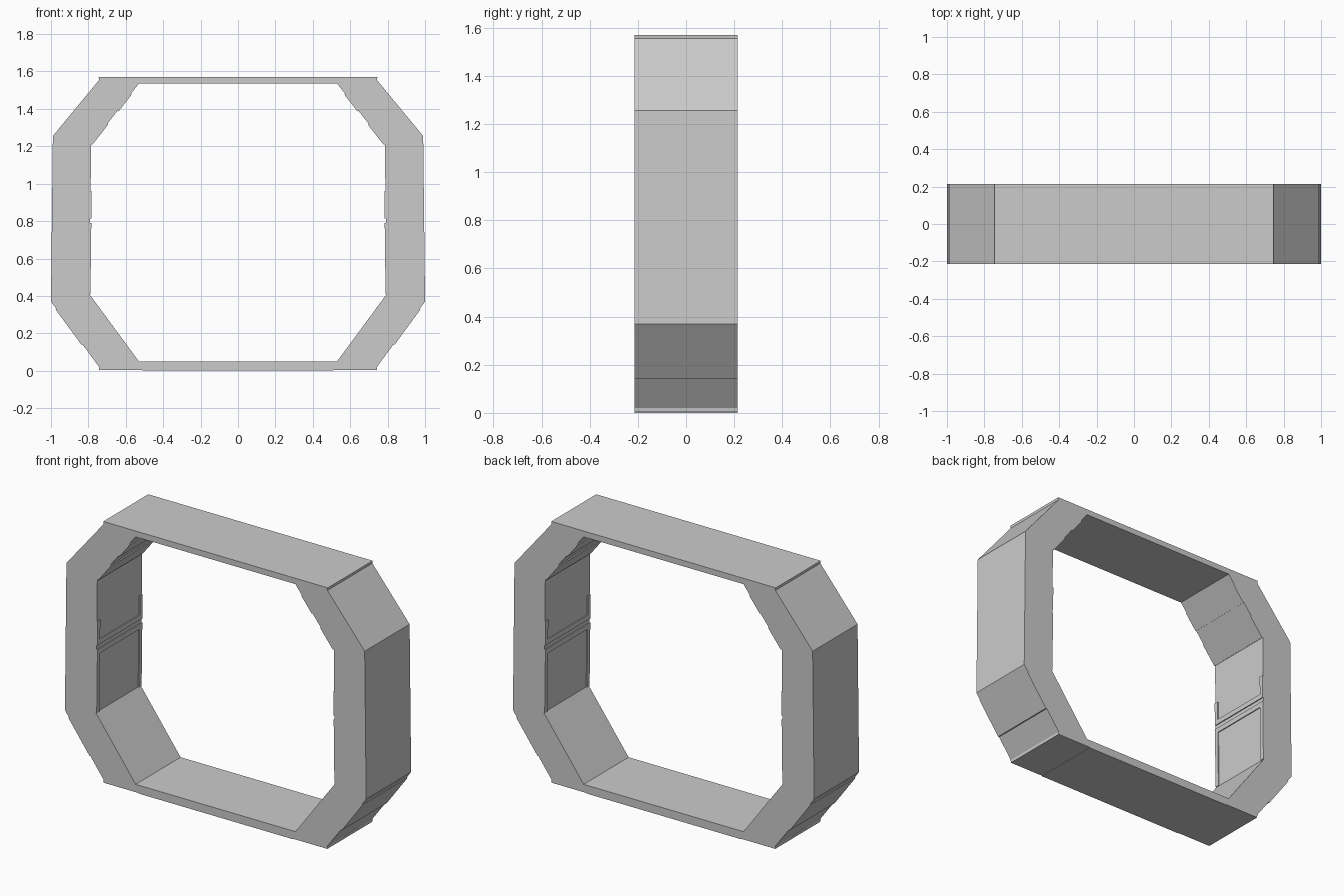
import bpy, bmesh
from mathutils import Vector

if "Cube" in bpy.data.objects:
    bpy.data.objects.remove(bpy.data.objects["Cube"])

D = 0.213  # half depth


def make(name, bm):
    bmesh.ops.recalc_face_normals(bm, faces=bm.faces)
    me = bpy.data.meshes.new(name)
    bm.to_mesh(me)
    bm.free()
    ob = bpy.data.objects.new(name, me)
    bpy.context.collection.objects.link(ob)
    return ob


def prism(name, pts, y0=-D, y1=D):
    """Extrude an x/z outline along y."""
    bm = bmesh.new()
    face = bm.faces.new([bm.verts.new((x, y0, z)) for x, z in pts])
    ext = bmesh.ops.extrude_face_region(bm, geom=[face])["geom"]
    bmesh.ops.translate(bm, vec=(0, y1 - y0, 0),
                        verts=[g for g in ext if isinstance(g, bmesh.types.BMVert)])
    return make(name, bm)


def plate(name, a, b, side, t=0.006, y0=-D, y1=D):
    """Thin plate lying on the profile segment a-b, raised towards 'side'."""
    a, b = Vector(a), Vector(b)
    n = Vector((b.y - a.y, a.x - b.x)).normalized()
    if n.dot(Vector(side)) < 0:
        n = -n
    return prism(name, [a, b, b + n * t, a + n * t], y0, y1)


# Octagonal ring
right_out = [(0.73, 0.003), (1.0, 0.37), (0.99, 1.255), (0.73, 1.57)]
right_in = [(0.53, 0.05), (0.795, 0.41), (0.785, 1.21), (0.53, 1.535)]
bm = bmesh.new()
loops = []
for half in (right_out, right_in):
    pts = half + [(-x, z) for x, z in reversed(half)]
    loops.append([[bm.verts.new((x, y, z)) for x, z in pts] for y in (-D, D)])
(of, ob_), (inf, inb) = loops
for i in range(8):
    j = (i + 1) % 8
    for p, q in ((of, ob_), (inf, inb), (of, inf), (ob_, inb)):
        bm.faces.new((p[i], p[j], q[j], q[i]))
make("octagonal_ring", bm)

# Bottom pad
prism("bottom_pad", [(-0.51, 0.0), (0.51, 0.0), (0.51, 0.006), (-0.51, 0.006)])


def wall(z):
    return 0.795 - 0.01 * (z - 0.41) / 0.8


def chamfer(z):
    return 0.785 - 0.255 * (z - 1.21) / 0.325


for s, tag in ((1, "right"), (-1, "left")):
    # Lips at the ends of the top and bottom slabs
    prism(tag + "_top_lip", [(s * 0.72, 1.57), (s * 0.745, 1.57), (s * 0.743, 1.553)])
    prism(tag + "_bottom_lip", [(s * 0.72, 0.003), (s * 0.742, 0.003), (s * 0.744, 0.02)])
    # Raised panel on the lower outer corner
    prism(tag + "_outer_corner_panel",
          [(s * 0.969, 0.33), (s * 0.977, 0.33), (s * 0.838, 0.14), (s * 0.83, 0.14)])
    # Strips on the upper inner corner
    for k, (z0, z1) in enumerate(((1.212, 1.32), (1.39, 1.48))):
        plate(f"{tag}_corner_strip_{k}", (s * chamfer(z0), z0), (s * chamfer(z1), z1), (-s, -1))
    # Door trims on the inner wall: rails and stiles
    for name, z0, z1, y0, y1 in (
            ("upper_rail", 0.815, 0.845, -D, D),
            ("lower_rail", 0.76, 0.79, -D, D),
            ("upper_front_stile", 0.845, 0.96, -D, -D + 0.025),
            ("upper_back_stile", 0.845, 0.96, D - 0.025, D),
            ("lower_front_stile", 0.41, 0.76, -D, -D + 0.025),
            ("lower_back_stile", 0.41, 0.76, D - 0.025, D)):
        plate(f"{tag}_{name}", (s * wall(z0), z0), (s * wall(z1), z1), (-s, 0), 0.006, y0, y1)
